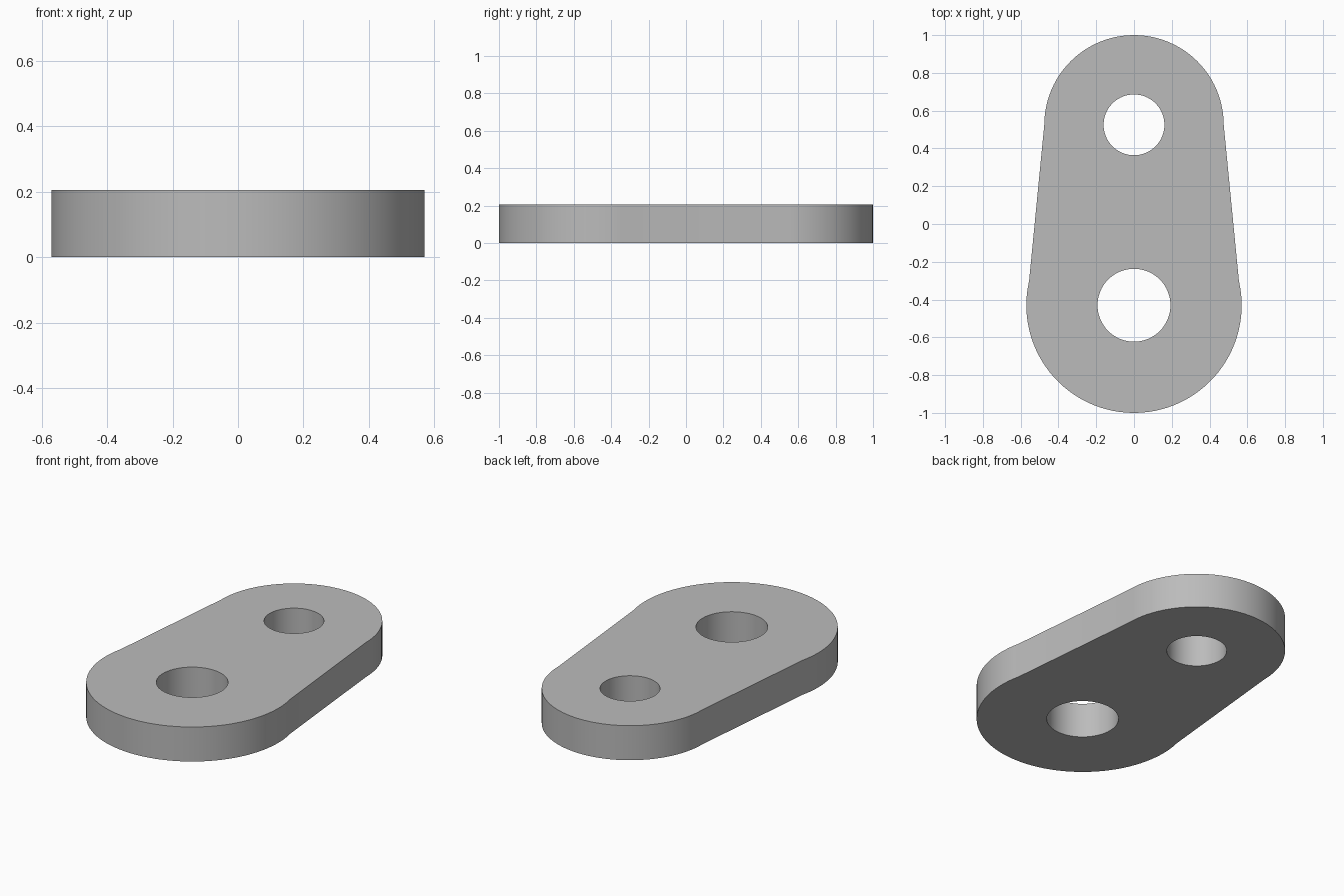
import bpy, bmesh, math

if "Cube" in bpy.data.objects:
    bpy.data.objects.remove(bpy.data.objects["Cube"])

HEIGHT = 0.205
BIG_Y, BIG_R, BIG_HOLE = -0.43, 0.57, 0.193
SMALL_Y, SMALL_R, SMALL_HOLE = 0.525, 0.475, 0.161


def arc(cy, r, start, end, n):
    """Points on an arc centred on x = 0, angles in degrees."""
    angles = [math.radians(start + (end - start) * i / n) for i in range(n + 1)]
    return [(r * math.cos(a), cy + r * math.sin(a), 0) for a in angles]


def add_loop(bm, points):
    verts = [bm.verts.new(p) for p in points]
    for a, b in zip(verts, verts[1:] + verts[:1]):
        bm.edges.new((a, b))


bm = bmesh.new()
# Tapered outline: small half circle, straight flanks, large round end
add_loop(bm, arc(SMALL_Y, SMALL_R, 0, 180, 48) + arc(BIG_Y, BIG_R, 167, 373, 56))
# Two round through holes
add_loop(bm, arc(BIG_Y, BIG_HOLE, 0, 360, 64)[:-1])
add_loop(bm, arc(SMALL_Y, SMALL_HOLE, 0, 360, 64)[:-1])

# Fill the profile and extrude it to the plate thickness
bmesh.ops.triangle_fill(bm, edges=bm.edges[:], use_beauty=True, normal=(0, 0, 1))
result = bmesh.ops.extrude_face_region(bm, geom=bm.faces[:], use_keep_orig=True)
top = [g for g in result["geom"] if isinstance(g, bmesh.types.BMVert)]
bmesh.ops.translate(bm, verts=top, vec=(0, 0, HEIGHT))
bmesh.ops.recalc_face_normals(bm, faces=bm.faces[:])

mesh = bpy.data.meshes.new("link_plate")
bm.to_mesh(mesh)
bm.free()
plate = bpy.data.objects.new("link_plate", mesh)
bpy.context.collection.objects.link(plate)

# Plain grey metal
grey = bpy.data.materials.new("grey")
grey.diffuse_color = (0.5, 0.5, 0.5, 1)
grey.use_nodes = True
grey.node_tree.nodes["Principled BSDF"].inputs["Base Color"].default_value = grey.diffuse_color
mesh.materials.append(grey)

# Smooth rounded walls with crisp rims
bpy.context.view_layer.objects.active = plate
plate.select_set(True)
bpy.ops.object.shade_smooth_by_angle(angle=math.radians(30))
